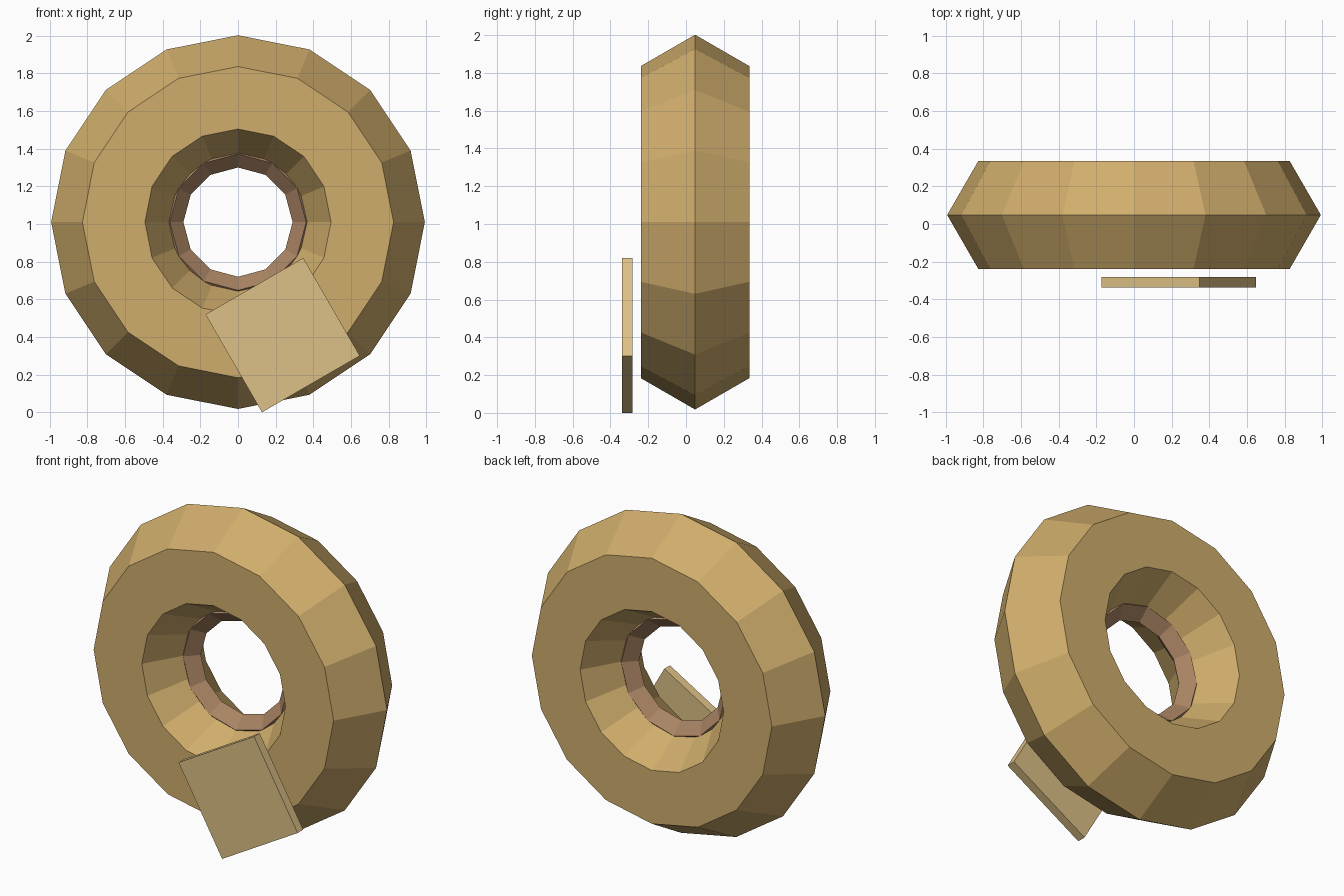
import bpy
from math import radians

if "Cube" in bpy.data.objects:
    bpy.data.objects.remove(bpy.data.objects["Cube"])

CENTRE = (0, 0.048, 1.01)


def finish(name, color):
    obj = bpy.context.object
    obj.name = name
    mat = bpy.data.materials.new(name + "_color")
    mat.diffuse_color = (*color, 1)
    mat.use_nodes = True
    mat.node_tree.nodes["Principled BSDF"].inputs["Base Color"].default_value = mat.diffuse_color
    obj.data.materials.append(mat)
    return obj


def ring(name, major, minor, major_sides, minor_sides, color):
    bpy.ops.mesh.primitive_torus_add(
        major_radius=major, minor_radius=minor,
        major_segments=major_sides, minor_segments=minor_sides,
        location=CENTRE, rotation=(radians(90), 0, 0))
    return finish(name, color)


# Thick roll with a hexagonal section
ring("roll", 0.66, 0.332, 16, 6, (0.63, 0.42, 0.15))

# Brown core lining the hole, diamond section
ring("core", 0.362, 0.072, 12, 4, (0.40, 0.23, 0.125))

# Loose square flap in front of the roll, turned 30 degrees
bpy.ops.mesh.primitive_cube_add(size=1, location=(0.237, -0.31, 0.41),
                                rotation=(0, radians(-30), 0))
flap = finish("flap", (0.72, 0.53, 0.24))
flap.scale = (0.6, 0.055, 0.6)
